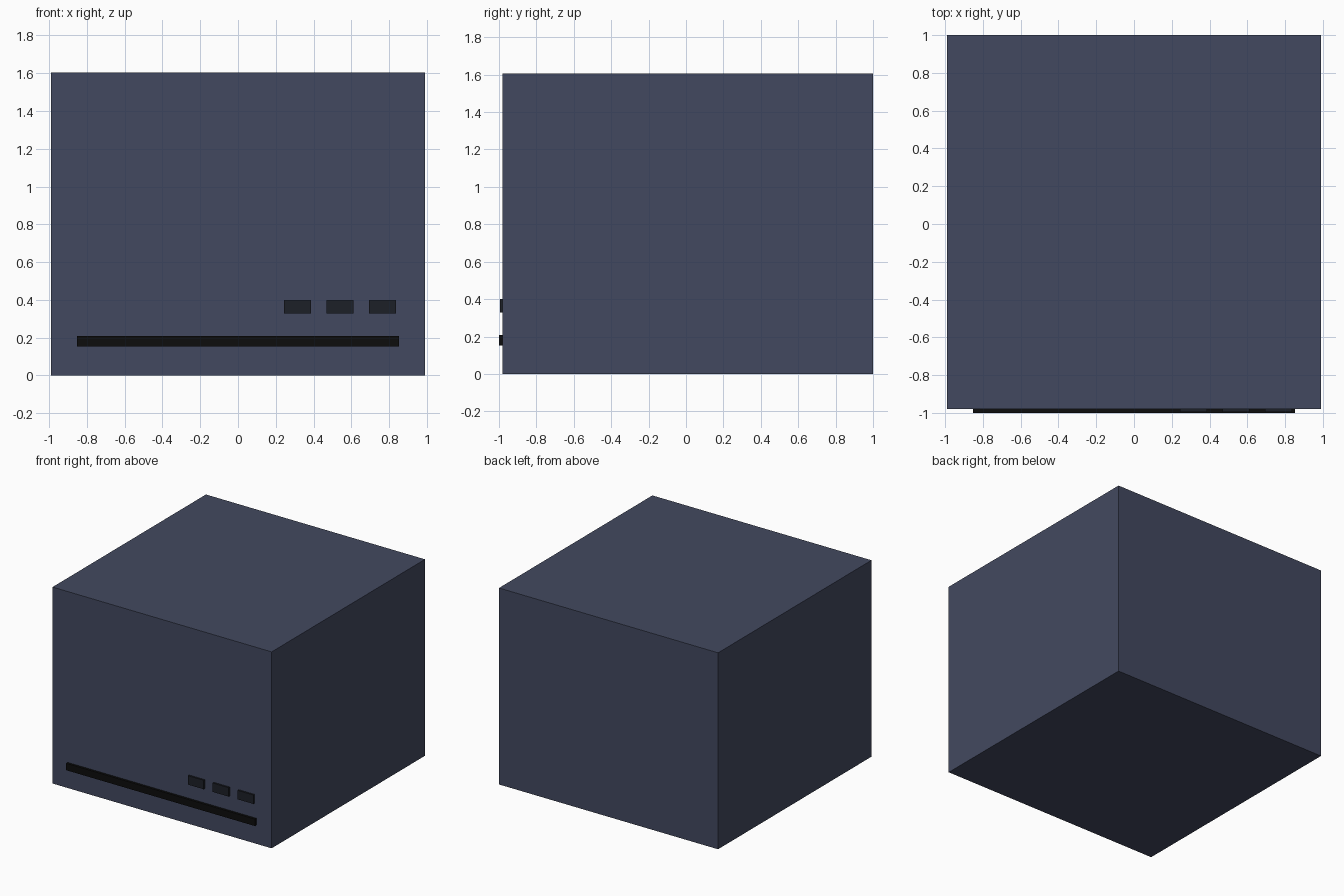
import bpy

if "Cube" in bpy.data.objects:
    bpy.data.objects.remove(bpy.data.objects["Cube"])


def material(name, color):
    mat = bpy.data.materials.new(name)
    mat.diffuse_color = (*color, 1.0)
    mat.use_nodes = True
    mat.node_tree.nodes["Principled BSDF"].inputs["Base Color"].default_value = mat.diffuse_color
    return mat


def box(name, x, y, z, mat):
    """Box spanning the given (min, max) ranges."""
    spans = (x, y, z)
    bpy.ops.mesh.primitive_cube_add(size=1, location=[(a + b) / 2 for a, b in spans])
    obj = bpy.context.object
    obj.name = name
    obj.scale = [b - a for a, b in spans]
    bpy.ops.object.transform_apply(location=False, rotation=False, scale=True)
    obj.data.materials.append(mat)
    return obj


casing = material("casing_blue_grey", (0.055, 0.066, 0.115))
black = material("slot_black", (0.004, 0.004, 0.004))
dark = material("button_dark", (0.012, 0.014, 0.020))

# Main casing
box("casing", (-0.99, 0.99), (-0.98, 1.0), (0.0, 1.605), casing)

# Long dark strip low on the front
box("front_slot", (-0.853, 0.853), (-1.0, -0.97), (0.153, 0.209), black)

# Row of three buttons above the strip
for i in range(3):
    cx = 0.315 + 0.225 * i
    box(f"button_{i + 1}", (cx - 0.072, cx + 0.072), (-0.995, -0.97), (0.327, 0.4), dark)
